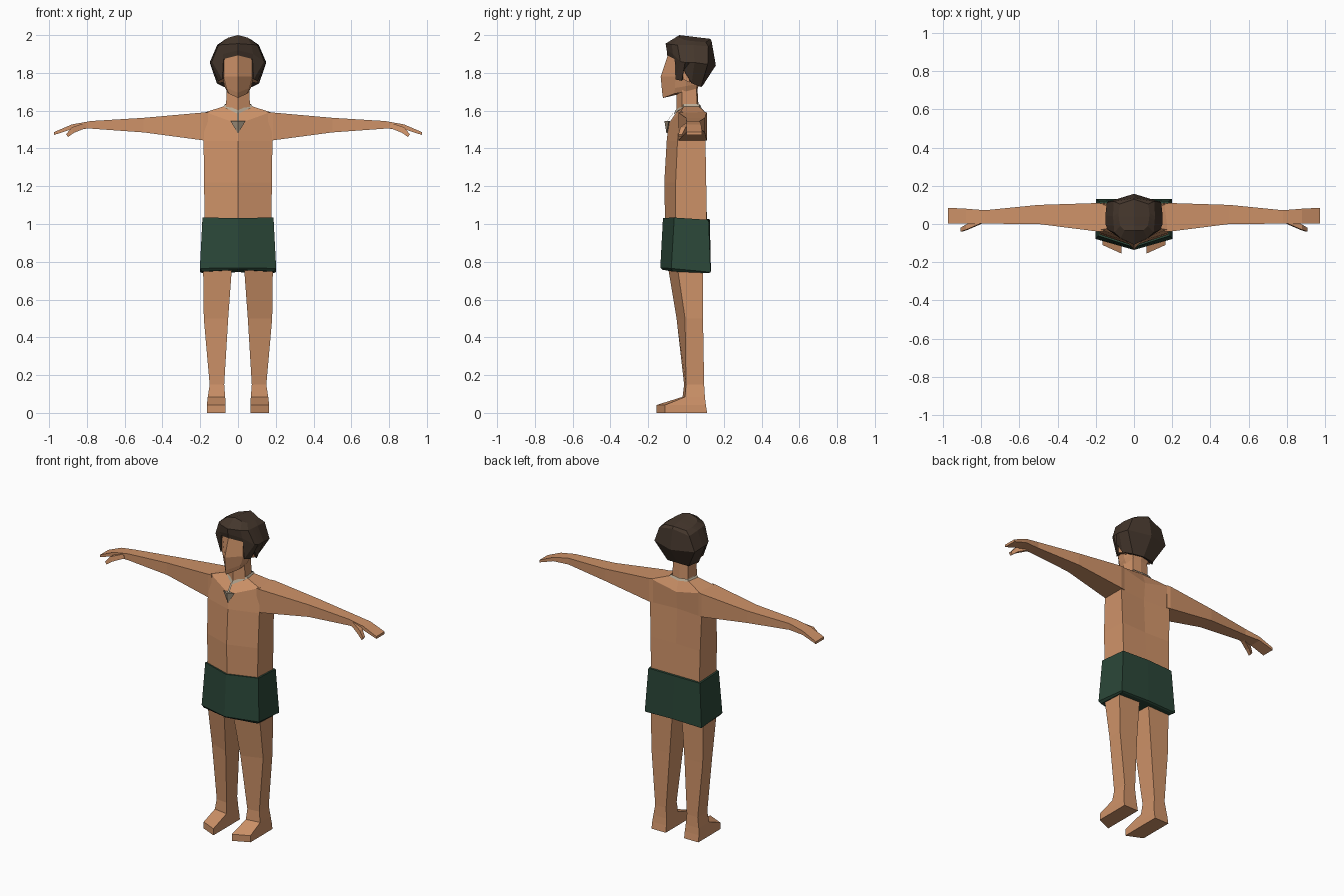
import bpy, bmesh


def material(name, rgb):
    m = bpy.data.materials.new(name)
    m.diffuse_color = (*rgb, 1)
    return m


SKIN = material("skin", (0.62, 0.29, 0.14))
HAIR = material("dark brown hair", (0.058, 0.037, 0.025))
GREEN = material("dark green cloth", (0.024, 0.063, 0.04))
CORD = material("pale cord", (0.50, 0.42, 0.31))
STONE = material("grey stone", (0.36, 0.29, 0.21))


def loft(name, rows, mat, ring=False, caps=True, flip=True):
    """Skin rows of points, cap the ends and mirror the result across x = 0."""
    bm = bmesh.new()
    for s in ((1, -1) if flip else (1,)):
        grid = [[bm.verts.new((s * x, y, z)) for x, y, z in row] for row in rows]
        n = len(rows[0])
        for a, b in zip(grid, grid[1:]):
            for i in range(n if ring else n - 1):
                j = (i + 1) % n
                bm.faces.new((a[i], a[j], b[j], b[i]))
        if caps:
            bm.faces.new(grid[0])
            bm.faces.new(grid[-1])
    bmesh.ops.remove_doubles(bm, verts=bm.verts, dist=0.0005)
    bmesh.ops.recalc_face_normals(bm, faces=bm.faces)
    mesh = bpy.data.meshes.new(name)
    bm.to_mesh(mesh)
    bm.free()
    mesh.materials.append(mat)
    ob = bpy.data.objects.new(name, mesh)
    bpy.context.collection.objects.link(ob)
    return ob


# Torso: half rows run front centre, front corner, back corner, back centre
loft("torso", [
    [(0, -.11, .98), (.175, -.055, .98), (.17, .11, .98), (0, .115, .98)],
    [(0, -.115, 1.22), (.18, -.055, 1.22), (.175, .107, 1.22), (0, .10, 1.22)],
    [(0, -.102, 1.44), (.182, -.045, 1.44), (.182, .103, 1.44), (0, .09, 1.44)],
    [(0, -.092, 1.53), (.172, -.03, 1.592), (.172, .105, 1.588), (0, .10, 1.55)],
    [(0, -.052, 1.59), (.068, -.01, 1.625), (.06, .065, 1.625), (0, .075, 1.62)],
], SKIN)

# Neck
loft("neck", [
    [(0, -.052, 1.57), (.064, -.02, 1.59), (.056, .06, 1.59), (0, .068, 1.59)],
    [(0, -.05, 1.73), (.06, -.02, 1.73), (.052, .055, 1.73), (0, .06, 1.73)],
], SKIN)

# Arms and hands: stations of x, y range, z range
arm = [(.16, -.04, .105, 1.443, 1.592), (.185, -.04, .11, 1.443, 1.59),
       (.50, 0, .10, 1.485, 1.562), (.78, .002, .072, 1.505, 1.545),
       (.88, .003, .08, 1.502, 1.527), (.975, .002, .085, 1.471, 1.486)]
loft("arms", [[(x, a, c), (x, b, c), (x, b, d), (x, a, d)] for x, a, b, c, d in arm],
     SKIN, ring=True)

# Thumbs
thumb = [(.80, .0, .03, 1.51, 1.535), (.87, -.03, -.002, 1.482, 1.512),
         (.90, -.04, -.02, 1.46, 1.475)]
loft("thumbs", [[(x, a, c), (x, b, c), (x + .01, b, d), (x + .01, a, d)]
                for x, a, b, c, d in thumb], SKIN, ring=True)

# Legs and feet: inner front, outer front, outer back, inner back
leg = [(.80, .03, .185, -.10, -.05, .09), (.50, .052, .181, -.05, -.005, .09),
       (.15, .073, .15, -.01, 0, .096), (.085, .068, .16, -.018, -.005, .10),
       (.042, .065, .165, -.155, -.11, .105), (0, .065, .165, -.155, -.11, .112)]
loft("legs", [[(i, fi, z), (o, fo, z), (o, b, z), (i, b, z)]
              for z, i, o, fi, fo, b in leg], SKIN, ring=True)

# Shorts
loft("shorts", [
    [(0, -.122, 1.032), (.188, -.062, 1.034), (.182, .12, 1.022), (0, .126, 1.025)],
    [(0, -.136, .768), (.202, -.078, .765), (.2, .13, .745), (0, .132, .75)],
    [(0, -.125, .758), (.19, -.07, .748), (.19, .122, .74), (0, .122, .745)],
], GREEN)

# Head with pointed face profile
loft("head", [
    [(0, -.122, 1.667), (.048, -.062, 1.69), (.058, 0, 1.70), (.05, .055, 1.71), (0, .06, 1.71)],
    [(0, -.126, 1.695), (.06, -.058, 1.72), (.072, 0, 1.73), (.06, .06, 1.74), (0, .07, 1.74)],
    [(0, -.134, 1.78), (.075, -.056, 1.78), (.085, 0, 1.79), (.07, .07, 1.79), (0, .08, 1.79)],
    [(0, -.094, 1.90), (.075, -.052, 1.89), (.085, 0, 1.90), (.07, .07, 1.90), (0, .08, 1.90)],
], SKIN)

# Ears
loft("ears", [[(x, -.015, 1.765), (x, .018, 1.75), (x, .03, 1.82), (x, -.015, 1.82)]
              for x in (.07, .105)], SKIN, ring=True)

# Hair: half rows from fringe centre round to back centre
crown = [(0, -.035, 2.0), (.05, -.033, 1.987), (.072, -.01, 1.975), (.078, .02, 1.97),
         (.08, .04, 1.968), (.08, .06, 1.966), (.075, .105, 1.962), (0, .13, 1.98)]
upper = [(0, -.108, 1.955), (.07, -.075, 1.95), (.103, -.045, 1.948), (.106, -.01, 1.948),
         (.108, .015, 1.948), (.11, .04, 1.948), (.106, .118, 1.94), (0, .136, 1.965)]
wide = [(0, -.102, 1.92), (.08, -.07, 1.90), (.138, -.03, 1.86), (.148, -.005, 1.855),
        (.15, .02, 1.855), (.15, .045, 1.855), (.142, .115, 1.845), (0, .158, 1.84)]
hem = [(0, -.10, 1.893), (.077, -.06, 1.873), (.083, -.056, 1.765), (.105, -.022, 1.758),
       (.122, -.012, 1.815), (.112, .03, 1.745), (.075, .08, 1.725), (0, .087, 1.73)]
ridge = [(0, y, 2.0 - .02 * (y + .035) / .165) for _, y, _ in crown]
inner = [(x * .7, y * .6, z + .015) for x, y, z in hem]
loft("hair", [ridge, crown, upper, wide, hem, inner], HAIR, caps=False)

# Necklace band, hanging cord and pendant
loft("necklace", [
    [(0, -.064, 1.582), (.078, -.012, 1.622), (.066, .074, 1.622), (0, .083, 1.615)],
    [(0, -.056, 1.602), (.068, -.012, 1.634), (.06, .067, 1.634), (0, .076, 1.63)],
], CORD, caps=False)
loft("necklace_cord", [
    [(0, -.066, 1.59), (.006, -.064, 1.592)],
    [(0, -.104, 1.54), (.006, -.102, 1.54)],
], CORD, caps=False)
loft("pendant", [
    [(0, -.114, 1.545), (.04, -.092, 1.545), (0, -.085, 1.545)],
    [(0, -.104, 1.482), (.002, -.102, 1.482), (0, -.098, 1.482)],
], STONE)
